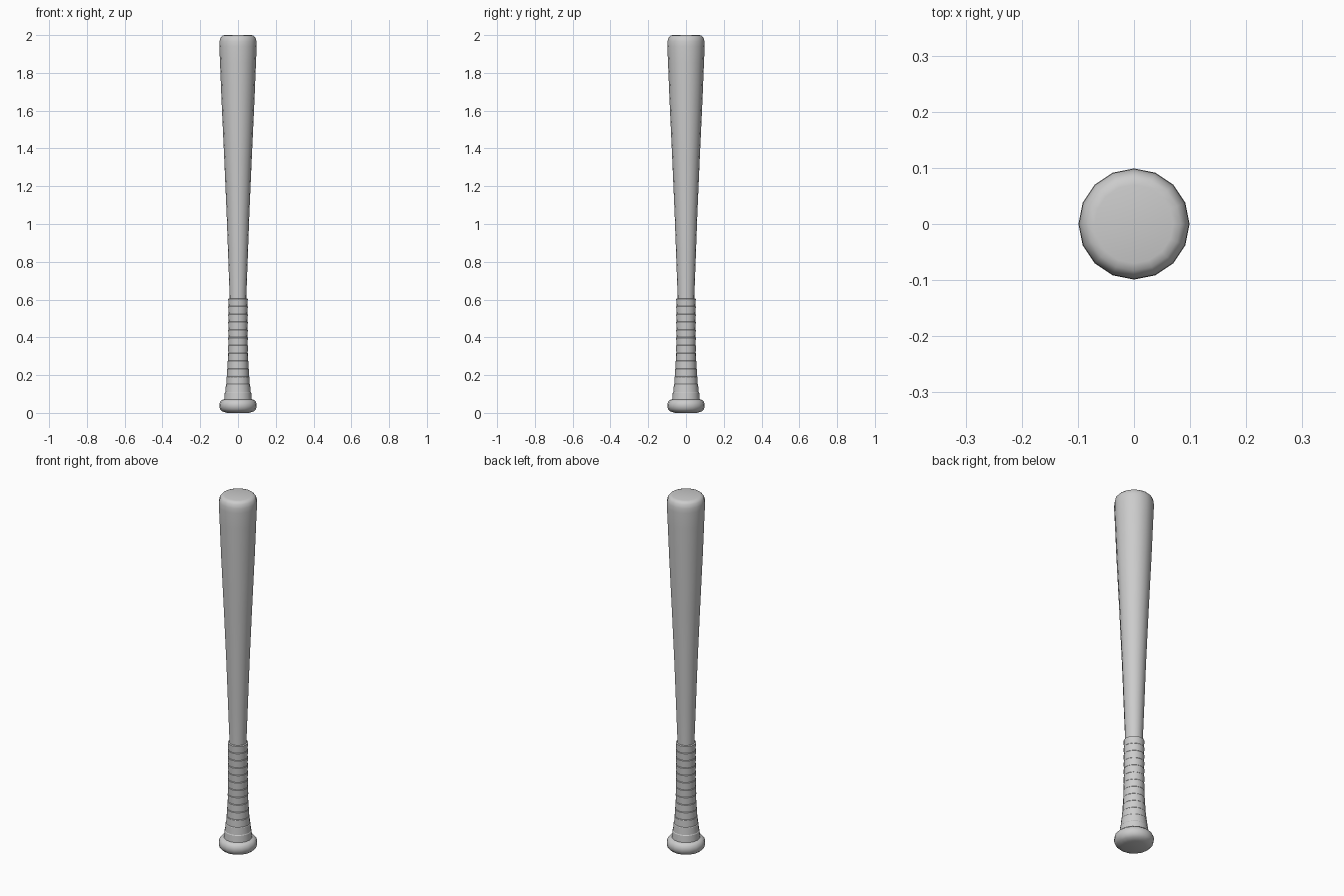
import bpy, bmesh, math

if "Cube" in bpy.data.objects:
    bpy.data.objects.remove(bpy.data.objects["Cube"])

SIDES = 16


def lathe(name, profile, angle=40):
    """Revolve (radius, z) points about z; end rings are capped."""
    bm = bmesh.new()
    rings = []
    for r, z in profile:
        rings.append([bm.verts.new((r * math.cos(2 * math.pi * i / SIDES),
                                    r * math.sin(2 * math.pi * i / SIDES), z))
                      for i in range(SIDES)])
    for a, b in zip(rings, rings[1:]):
        for i in range(SIDES):
            j = (i + 1) % SIDES
            bm.faces.new((a[i], a[j], b[j], b[i]))
    bm.faces.new(rings[0][::-1])
    bm.faces.new(rings[-1])
    mesh = bpy.data.meshes.new(name)
    bm.to_mesh(mesh)
    bm.free()
    obj = bpy.data.objects.new(name, mesh)
    bpy.context.collection.objects.link(obj)
    bpy.context.view_layer.objects.active = obj
    obj.select_set(True)
    bpy.ops.object.shade_smooth_by_angle(angle=math.radians(angle))
    obj.select_set(False)
    return obj


# Wooden body: knob, thin handle, tapered barrel with rounded end
lathe("bat_body", [
    (0.060, 0.0), (0.083, 0.008), (0.095, 0.020), (0.099, 0.034), (0.099, 0.046),
    (0.094, 0.060), (0.084, 0.069), (0.066, 0.073), (0.054, 0.12), (0.045, 0.25),
    (0.043, 0.45), (0.045, 0.64), (0.051, 0.80), (0.060, 1.05), (0.073, 1.35),
    (0.087, 1.65), (0.095, 1.85), (0.099, 1.94), (0.098, 1.967), (0.093, 1.987),
    (0.083, 1.997), (0.070, 2.0)], 50)

# Handle wrap: overlapping tape bands, each ending in a small upward ledge
KEYS = [(0.070, 0.074), (0.10, 0.070), (0.15, 0.063), (0.20, 0.058),
        (0.28, 0.053), (0.40, 0.051), (0.61, 0.051)]


def grip_radius(z):
    for (z0, r0), (z1, r1) in zip(KEYS, KEYS[1:]):
        if z <= z1:
            return r0 + (r1 - r0) * (z - z0) / (z1 - z0)
    return KEYS[-1][1]


BANDS, LOW, HIGH = 13, 0.070, 0.607
step = (HIGH - LOW) / BANDS
profile = []
for k in range(BANDS):
    z0, z1 = LOW + k * step, LOW + (k + 1) * step
    profile += [(grip_radius(z0) - 0.001, z0),
                (grip_radius(z1 - 0.003) + 0.001, z1 - 0.003)]
profile.append((0.043, HIGH))
lathe("grip_wrap", profile, 25)
